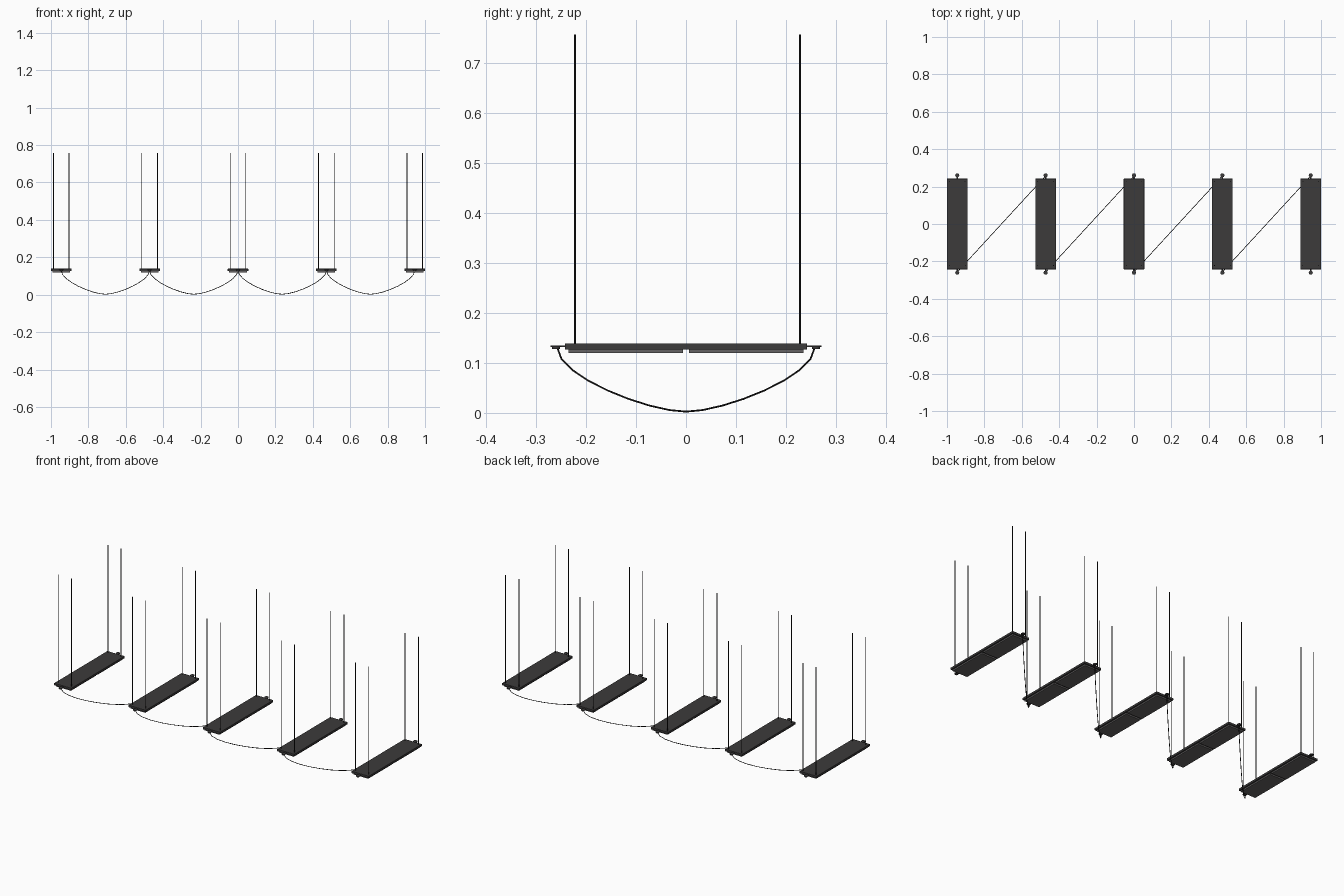
import bpy
from mathutils import Vector

if "Cube" in bpy.data.objects:
    bpy.data.objects.remove(bpy.data.objects["Cube"])

SPACING = 0.4725
CENTERS = [i * SPACING for i in range(-2, 3)]


def material(name, c):
    m = bpy.data.materials.new(name)
    m.diffuse_color = (c, c * 0.95, c * 0.96, 1)
    m.use_nodes = True
    m.node_tree.nodes["Principled BSDF"].inputs["Base Color"].default_value = m.diffuse_color
    return m


DARK = material("dark_metal", 0.045)
BLACK = material("black_cable", 0.012)
LENS = material("grey_lens", 0.13)


def box(name, center, size, mat, bevel=0.0):
    bpy.ops.mesh.primitive_cube_add(size=1, location=center)
    ob = bpy.context.object
    ob.name = name
    ob.scale = size
    bpy.ops.object.transform_apply(location=False, rotation=False, scale=True)
    ob.data.materials.append(mat)
    if bevel:
        mod = ob.modifiers.new("edge", 'BEVEL')
        mod.width = bevel
        mod.segments = 2
    return ob


def rod(name, x, y, z0, z1, r, mat, sides=12):
    bpy.ops.mesh.primitive_cylinder_add(vertices=sides, radius=r, depth=z1 - z0,
                                        location=(x, y, (z0 + z1) / 2))
    ob = bpy.context.object
    ob.name = name
    ob.data.materials.append(mat)
    bpy.ops.object.shade_smooth_by_angle()
    return ob


def cable(name, points, r):
    cu = bpy.data.curves.new(name, 'CURVE')
    cu.dimensions = '3D'
    cu.bevel_depth = r
    cu.bevel_resolution = 2
    cu.resolution_u = 8
    cu.use_fill_caps = True
    sp = cu.splines.new('BEZIER')
    sp.bezier_points.add(len(points) - 1)
    for bp, (co, left, right) in zip(sp.bezier_points, points):
        bp.handle_left_type = bp.handle_right_type = 'FREE'
        bp.co, bp.handle_left, bp.handle_right = co, left, right
    cu.materials.append(BLACK)
    ob = bpy.data.objects.new(name, cu)
    bpy.context.collection.objects.link(ob)


for x in CENTERS:
    # housing slab
    box("housing", (x, 0, 0.133), (0.11, 0.484, 0.012), DARK, 0.001)
    for s in (-1, 1):
        # two lens panels with a gap between them
        box("lens_panel", (x, s * 0.1205, 0.1235), (0.094, 0.229, 0.008), LENS)
        # end tab with round cable gland
        box("end_tab", (x, s * 0.251, 0.1335), (0.009, 0.026, 0.003), DARK)
        rod("tab_disc", x, s * 0.26, 0.132, 0.135, 0.011, DARK, 20)
        rod("cable_gland", x, s * 0.26, 0.128, 0.132, 0.008, DARK, 16)
    # suspension rods
    for dx in (-0.042, 0.042):
        for y in (-0.222, 0.228):
            rod("suspension_rod", x + dx, y, 0.136, 0.757, 0.0022, BLACK, 10)

# sagging cables from the front end of one lamp to the back end of the next
for xa, xb in zip(CENTERS, CENTERS[1:]):
    a, b = Vector((xa, -0.257, 0.129)), Vector((xb, 0.257, 0.129))
    mid = Vector(((xa + xb) / 2, 0, 0.0025))
    run = Vector((xb - xa, 0.514, 0))
    drop = Vector((0, 0, -0.055))
    cable("link_cable", [(a, a - drop, a + drop),
                         (mid, mid - run * 0.15, mid + run * 0.15),
                         (b, b + drop, b - drop)], 0.0018)
